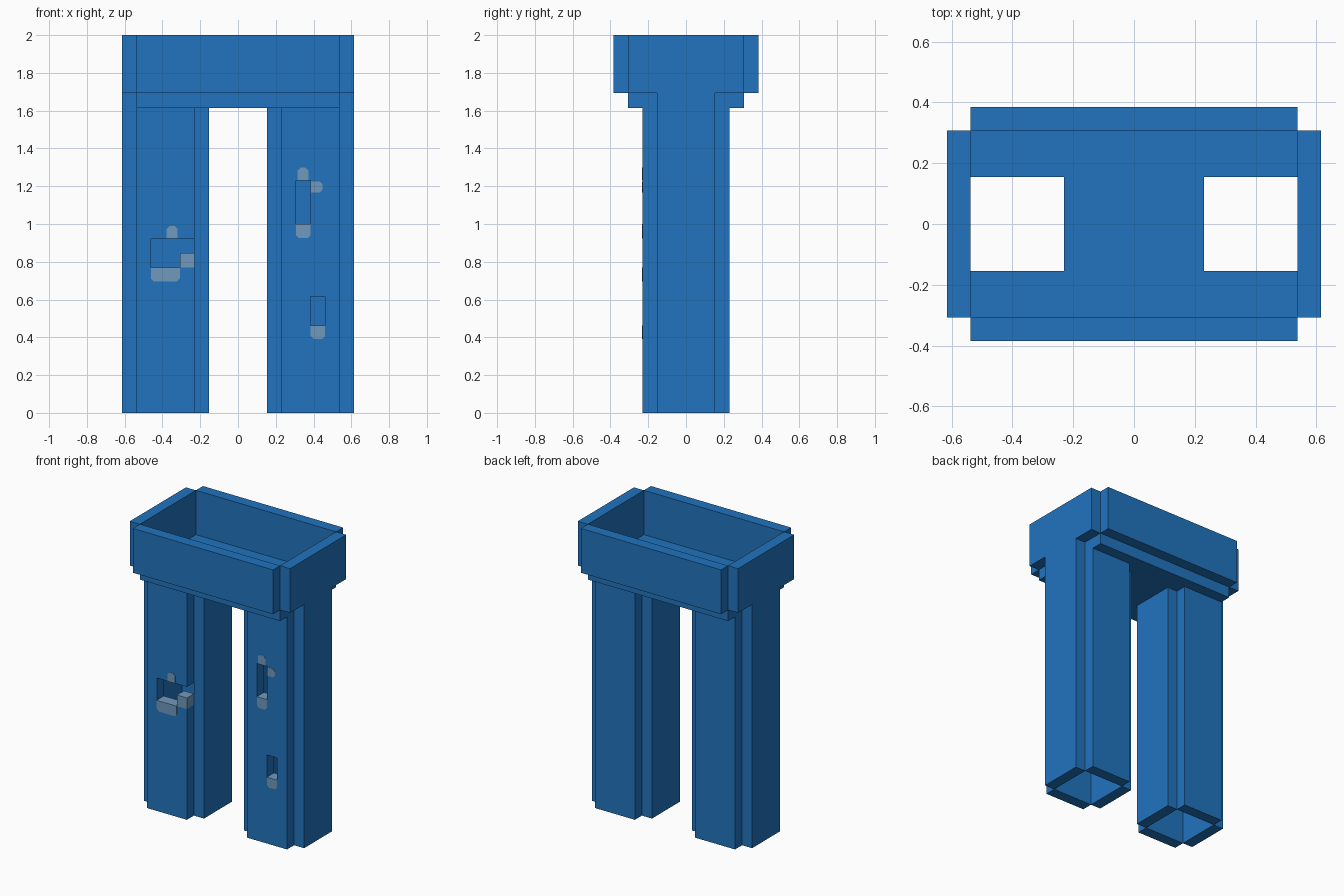
import bpy
import bmesh

cube = bpy.data.objects.get("Cube")
if cube:
    bpy.data.objects.remove(cube)

U = 2 / 26  # grid unit: the model is 26 units tall


def make_material(name, rgb):
    mat = bpy.data.materials.new(name)
    mat.use_nodes = True
    mat.diffuse_color = (*rgb, 1)
    bsdf = next(n for n in mat.node_tree.nodes if n.type == 'BSDF_PRINCIPLED')
    bsdf.inputs["Base Color"].default_value = (*rgb, 1)
    return mat


denim = make_material("denim blue", (0.0152, 0.174, 0.52))
worn = make_material("worn pale blue", (0.162, 0.319, 0.515))


def finish(name, bm, *mats):
    bmesh.ops.remove_doubles(bm, verts=bm.verts, dist=1e-5)
    bmesh.ops.recalc_face_normals(bm, faces=bm.faces)
    mesh = bpy.data.meshes.new(name)
    bm.to_mesh(mesh)
    bm.free()
    for mat in mats:
        mesh.materials.append(mat)
    obj = bpy.data.objects.new(name, mesh)
    bpy.context.collection.objects.link(obj)
    return obj


def box(name, x, y, z):
    """Box from (min, max) ranges in grid units."""
    bm = bmesh.new()
    bmesh.ops.create_cube(bm, size=1)
    for v in bm.verts:
        v.co = [(r[0] if c < 0 else r[1]) * U for c, r in zip(v.co, (x, y, z))]
    return finish(name, bm, denim)


def torn_panel(name, columns, holes, pale, all_pale=()):
    """Leg front of one-unit cells, with holes left out and worn hole rims."""
    cells = {(i, k) for i in columns for k in range(21)} - set(holes)
    bm = bmesh.new()

    def quad(points, mat):
        face = bm.faces.new([bm.verts.new((x * U, y * U, z * U)) for x, y, z in points])
        face.material_index = mat

    for i, k in cells:
        whole = int((i, k) in all_pale)
        for y in (-3, -2):
            quad([(i, y, k), (i + 1, y, k), (i + 1, y, k + 1), (i, y, k + 1)], whole)
        edges = {(-1, 0): ((i, k), (i, k + 1)), (1, 0): ((i + 1, k), (i + 1, k + 1)),
                 (0, -1): ((i, k), (i + 1, k)), (0, 1): ((i, k + 1), (i + 1, k + 1))}
        for (di, dk), (a, b) in edges.items():
            near = (i + di, k + dk)
            if near not in cells:
                rim = whole or int((i, k) in pale and near in holes)
                quad([(a[0], -3, a[1]), (b[0], -3, b[1]),
                      (b[0], -2, b[1]), (a[0], -2, a[1])], rim)
    return finish(name, bm, denim, worn)


def worn_patch(name, x, z, side):
    """Thin plate on the leg front, with the corners on one side clipped."""
    c = 0.016
    (x0, x1), (z0, z1) = x, z
    outline = {
        'bottom': [(x0 + c, z0), (x1 - c, z0), (x1, z0 + c), (x1, z1), (x0, z1), (x0, z0 + c)],
        'top': [(x0, z0), (x1, z0), (x1, z1 - c), (x1 - c, z1), (x0 + c, z1), (x0, z1 - c)],
        'right': [(x0, z0), (x1 - c, z0), (x1, z0 + c), (x1, z1 - c), (x1 - c, z1), (x0, z1)],
    }[side]
    bm = bmesh.new()
    face = bm.faces.new([bm.verts.new((px, -3 * U - 0.002, pz)) for px, pz in outline])
    solid = bmesh.ops.extrude_face_region(bm, geom=[face])
    for v in solid["geom"]:
        if isinstance(v, bmesh.types.BMVert):
            v.co.y += 0.002
    if face.is_valid is False:
        bm.faces.new(face.verts)
    return finish(name, bm, worn)


# Waistband: four walls that meet at notched corners
for side, s in (("left", 1), ("right", -1)):
    box(f"waistband_{side}", sorted((7 * s, 8 * s)), (-4, 4), (22, 26))
for side, s in (("back", 1), ("front", -1)):
    box(f"waistband_{side}", (-7, 7), sorted((4 * s, 5 * s)), (22, 26))

# Hip ledge under the waistband, open above both legs
box("hip_center", (-3, 3), (-2, 2), (21, 22))
for side, s in (("back", 1), ("front", -1)):
    box(f"hip_{side}", (-7, 7), sorted((2 * s, 4 * s)), (21, 22))

# Hollow legs: outer, inner and back walls
for side, s in (("left", 1), ("right", -1)):
    box(f"{side}_leg_outer", sorted((7 * s, 8 * s)), (-2, 2), (0, 22))
    box(f"{side}_leg_inner", sorted((2 * s, 3 * s)), (-2, 2), (0, 21))
    box(f"{side}_leg_back", sorted((3 * s, 7 * s)), (2, 3), (0, 21))

# Torn leg fronts
torn_panel("right_leg_front", range(-7, -3),
           {(-6, 10), (-5, 10), (-6, 11), (-5, 11), (-4, 11)},
           {(-6, 9), (-5, 9), (-5, 12)}, {(-4, 10)})
torn_panel("left_leg_front", range(3, 7),
           {(4, 13), (4, 14), (4, 15), (5, 6), (5, 7)},
           {(4, 12), (4, 16), (5, 15), (5, 5)})

# Worn patches around the tears
worn_patch("right_knee_patch_low", (-6 * U, -4 * U), (0.695, 10 * U), 'bottom')
worn_patch("right_knee_patch_high", (-0.378, -0.32), (12 * U, 0.99), 'top')
worn_patch("left_thigh_patch_low", (4 * U, 5 * U), (0.925, 13 * U), 'bottom')
worn_patch("left_thigh_patch_high", (0.316, 0.374), (16 * U, 1.298), 'top')
worn_patch("left_thigh_patch_side", (5 * U, 0.447), (1.166, 1.226), 'right')
worn_patch("left_shin_patch", (5 * U, 6 * U), (0.392, 6 * U), 'bottom')
